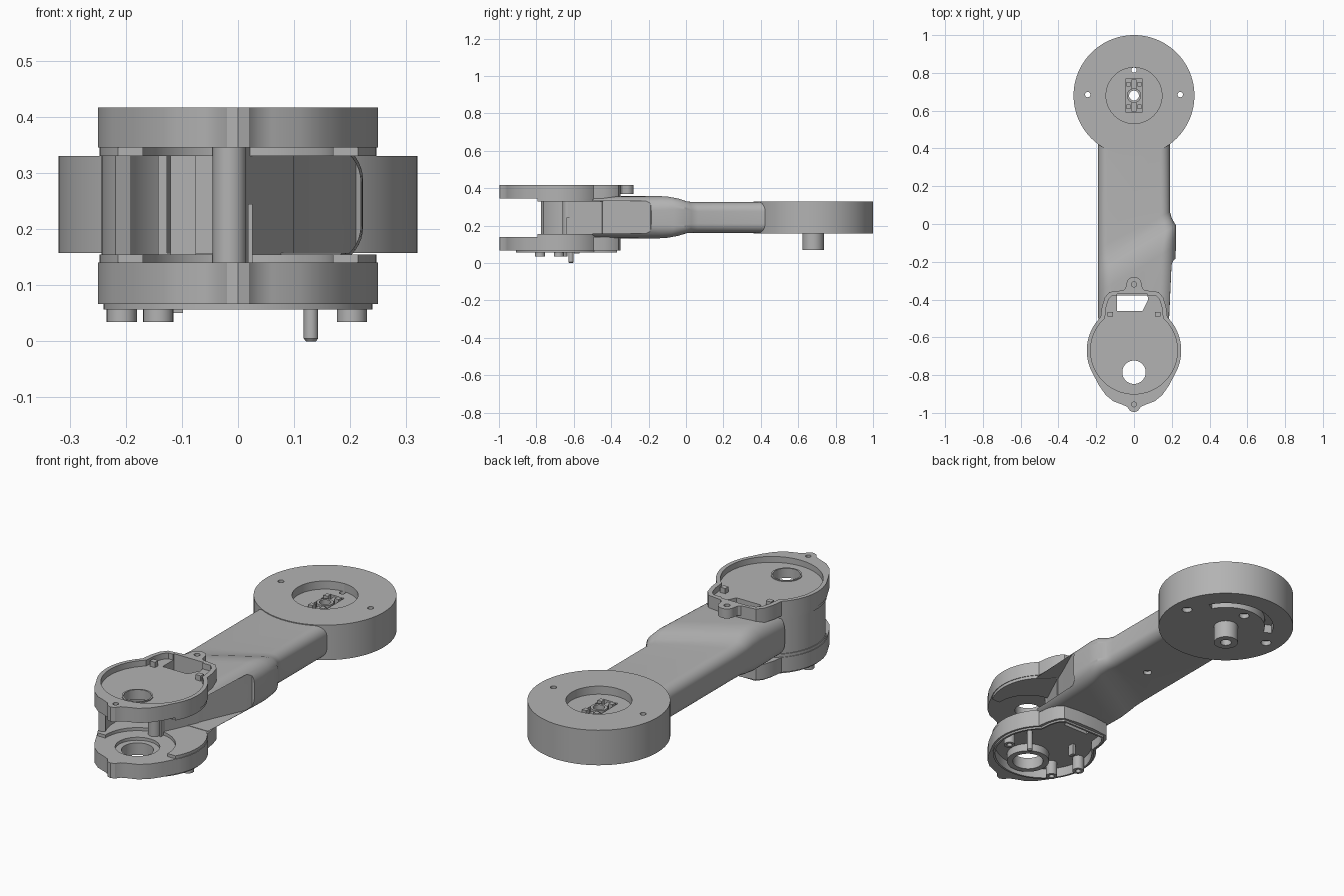
import bpy, bmesh, math
from math import sin, cos, radians

if "Cube" in bpy.data.objects:
    bpy.data.objects.remove(bpy.data.objects["Cube"], do_unlink=True)

GREY = (0.45, 0.45, 0.45, 1)
grey = bpy.data.materials.new("plain_grey")
grey.use_nodes = True
grey.diffuse_color = GREY
grey.node_tree.nodes["Principled BSDF"].inputs["Base Color"].default_value = GREY

HEAD_Y, HOLE_Y, DISC_Y = -0.67, -0.785, 0.68


def loft(name, rings):
    """Solid skinned over rings of equal point count."""
    bm = bmesh.new()
    loops = [[bm.verts.new(p) for p in ring] for ring in rings]
    n = len(loops[0])
    for a, b in zip(loops, loops[1:]):
        for i in range(n):
            j = (i + 1) % n
            bm.faces.new((a[i], a[j], b[j], b[i]))
    bm.faces.new(loops[0][::-1])
    bm.faces.new(loops[-1])
    bmesh.ops.recalc_face_normals(bm, faces=bm.faces)
    mesh = bpy.data.meshes.new(name)
    bm.to_mesh(mesh)
    bm.free()
    mesh.materials.append(grey)
    ob = bpy.data.objects.new(name, mesh)
    bpy.context.collection.objects.link(ob)
    return ob


def prism(name, pts, z0, z1):
    return loft(name, [[(x, y, z) for x, y in pts] for z in (z0, z1)])


def arc(x, y, r, a0, a1, n=24):
    steps = [radians(a0 + (a1 - a0) * i / n) for i in range(n + 1)]
    return [(x + r * cos(a), y + r * sin(a)) for a in steps]


def cyl(name, x, y, r, z0, z1, n=48):
    return prism(name, arc(x, y, r, 0, 360, n)[:-1], z0, z1)


def box(name, x0, x1, y0, y1, z0, z1):
    return prism(name, [(x0, y0), (x1, y0), (x1, y1), (x0, y1)], z0, z1)


def mirrored(half):
    """Close a right-hand outline, front to back, over x = 0."""
    return half + [(-x, y) for x, y in reversed(half) if x > 1e-4]


def cut(ob, *cutters):
    for c in cutters:
        mod = ob.modifiers.new("cut", 'BOOLEAN')
        mod.operation, mod.solver, mod.object = 'DIFFERENCE', 'EXACT', c
        bpy.context.view_layer.objects.active = ob
        bpy.ops.object.modifier_apply(modifier=mod.name)
        bpy.data.objects.remove(c, do_unlink=True)


def window():
    return prism("window_cutter", [(-0.09, -0.46), (0.045, -0.46), (0.075, -0.4),
                                   (0.07, -0.37), (-0.09, -0.37)], 0.01, 0.5)


# Round hub at the back, with dished top, through holes and a curved slot below
hub = cyl("hub_disc", 0, DISC_Y, 0.32, 0.157, 0.33, 96)
cut(hub, cyl("dish", 0, DISC_Y, 0.148, 0.29, 0.4, 64),
    box("socket", -0.042, 0.042, 0.59, 0.77, 0.21, 0.4),
    cyl("bore", 0, DISC_Y, 0.026, 0, 0.5, 24),
    prism("curved_slot", arc(0, DISC_Y, 0.225, 29, 156) + arc(0, DISC_Y, 0.185, 156, 29), 0.1, 0.2),
    *[cyl("screw_hole", x, y, 0.014, 0, 0.5, 20)
      for x, y in ((-0.245, 0.685), (0.245, 0.685), (0, 0.815))])
cut(hub, *[cyl("screw_recess", x, y, 0.024, 0.1, 0.18, 20)
           for x, y in ((-0.245, 0.685), (0.245, 0.685), (0, 0.815))])

hub_peg = cyl("hub_peg", 0, DISC_Y, 0.057, 0.07, 0.16)
cut(hub_peg, cyl("bore", 0, DISC_Y, 0.026, 0, 0.5, 24))
socket_ring = cyl("socket_ring", 0, DISC_Y, 0.038, 0.2, 0.295)
cut(socket_ring, cyl("bore", 0, DISC_Y, 0.026, 0, 0.5, 24))
for s in (-1, 1):
    y = DISC_Y + s * 0.06
    box("socket_bar", -0.012, 0.012, y - 0.025, y + 0.025, 0.2, 0.285)
    for x in (-0.03, 0.03):
        box("socket_clip", x - 0.011, x + 0.011, y - 0.012, y + 0.012, 0.2, 0.3)


# Arm: rounded sections, flaring along a slant towards the head
def section(y, x1, z0, z1, r, slant):
    x0 = -0.19
    pts = []
    for cx, cz, a in ((x1 - r, z1 - r, 0), (x0 + r, z1 - r, 90),
                      (x0 + r, z0 + r, 180), (x1 - r, z0 + r, 270)):
        pts += arc(cx, cz, r, a, a + 90, 10)
    return [(x, y + slant * (x - 0.2), z) for x, z in pts]


arm = loft("arm", [section(*s) for s in (
    (0.45, 0.19, 0.162, 0.326, 0.05, 0),
    (0.07, 0.19, 0.162, 0.326, 0.05, 0.5),
    (0.03, 0.2, 0.16, 0.33, 0.05, 0.6),
    (-0.02, 0.222, 0.146, 0.345, 0.06, 0.6),
    (-0.08, 0.223, 0.134, 0.357, 0.07, 0.6),
    (-0.13, 0.222, 0.132, 0.358, 0.075, 0.6),
    (-0.5, 0.208, 0.135, 0.354, 0.075, 0))])
cut(arm, prism("scoop", [(0.015, -0.63), (0.075, -0.5), (0.13, -0.37), (0.18, -0.26),
                         (0.21, -0.19), (0.3, -0.15), (0.3, -0.7)], 0.157, 0.333),
    prism("hollow", [(-0.135, -0.7), (-0.03, -0.7), (-0.03, -0.6), (0.075, -0.4),
                     (0.06, -0.34), (-0.12, -0.34)], 0.157, 0.333),
    window(), cyl("dimple", 0, 0.1, 0.02, 0.1, 0.18, 20))

# Head walls joining the two plates
prism("side_wall", arc(0, HEAD_Y, 0.243, 206, 132) + arc(0, HEAD_Y, 0.212, 132, 206), 0.13, 0.35)
prism("slanted_wall", [(-0.02, -0.62), (0.015, -0.63), (0.1, -0.45), (0.075, -0.43)], 0.13, 0.35)
cyl("column", -0.015, -0.63, 0.03, 0.13, 0.35, 24)
box("guide_rib", 0.018, 0.026, -0.64, -0.6, 0.14, 0.245)
box("inner_rib", -0.12, -0.075, -0.56, -0.53, 0.14, 0.35)

# Shared plate outlines
front_lobe = [(0, -0.997), (0.02, -0.99), (0.036, -0.968), (0.06, -0.957),
              (0.11, -0.938), (0.15, -0.905), (0.185, -0.855)]
outline = mirrored(front_lobe + arc(0, HEAD_Y, 0.25, -30, 45) +
                   [(0.17, -0.44), (0.155, -0.39), (0.13, -0.36), (0.05, -0.35)])
cavity = mirrored(arc(0, HEAD_Y, 0.23, -90, 48, 36) +
                  [(0.147, -0.44), (0.135, -0.4), (0.115, -0.378)])

# Upper plate: dished on top, with a rear screw tab
upper = prism("upper_plate", outline, 0.345, 0.417)
cut(upper, prism("dish", cavity, 0.388, 0.5),
    cyl("hole", 0, HOLE_Y, 0.062, 0.2, 0.5), window(),
    cyl("tab_hole", 0, -0.955, 0.013, 0.3, 0.5, 20))
tab = prism("rear_tab", mirrored([(0.065, -0.36), (0.045, -0.34)] +
                                 arc(0, -0.32, 0.04, 0, 90, 10)), 0.37, 0.417)
cut(tab, cyl("tab_hole", 0, -0.32, 0.014, 0.3, 0.5, 20))
collar = cyl("upper_collar", 0, HOLE_Y, 0.07, 0.38, 0.393)
cut(collar, cyl("hole", 0, HOLE_Y, 0.062, 0.2, 0.5))
for x in (-0.125, 0.125):
    box("upper_clip", x - 0.014, x + 0.014, -0.49, -0.465, 0.38, 0.414)

# Lower plate: dished underneath, with a stepped hole
lower = prism("lower_plate", outline, 0.066, 0.14)
cut(lower, prism("dish", cavity, 0, 0.105), cyl("hole", 0, HOLE_Y, 0.072, 0, 0.3),
    cyl("counterbore", 0, HOLE_Y, 0.1, 0.125, 0.3), window())
lip = prism("lower_lip", mirrored(arc(0, HEAD_Y, 0.24, -90, 48, 36) +
                                  [(0.157, -0.44), (0.143, -0.395), (0.12, -0.368)]), 0.057, 0.07)
cut(lip, prism("dish", cavity, 0, 0.2))
boss = cyl("lower_boss", 0, HOLE_Y, 0.1, 0.066, 0.11)
cut(boss, cyl("hole", 0, HOLE_Y, 0.072, 0, 0.3))

# Inner ledges facing each other between the plates
for name, z in (("lower_ledge", 0.138), ("upper_ledge", 0.33)):
    ledge = prism(name, arc(0, HEAD_Y, 0.247, -30, 210, 48), z, z + 0.017)
    cut(ledge, cyl("clearance", 0, HOLE_Y, 0.17, 0, 0.5), window())

# Feet and locating pin under the lower plate
for x, y in ((-0.207, -0.66), (-0.142, -0.78), (0.203, -0.68)):
    foot = cyl("foot", x, y, 0.027, 0.034, 0.11, 24)
    cut(foot, cyl("foot_hole", x, y, 0.013, 0, 0.06, 16))
pin = [(0.009, 0), (0.013, 0.005), (0.013, 0.11)]
loft("locating_pin", [[(x, y, z) for x, y in arc(0.13, -0.615, r, 0, 360, 20)[:-1]] for r, z in pin])
box("catch", -0.115, -0.098, -0.6, -0.57, 0.05, 0.11)

# Smooth curved sides, keep hard edges
for ob in list(bpy.context.scene.objects):
    if ob.type == 'MESH' and grey.name in ob.data.materials:
        bpy.ops.object.select_all(action='DESELECT')
        ob.select_set(True)
        bpy.context.view_layer.objects.active = ob
        bpy.ops.object.shade_smooth_by_angle(angle=radians(30))
